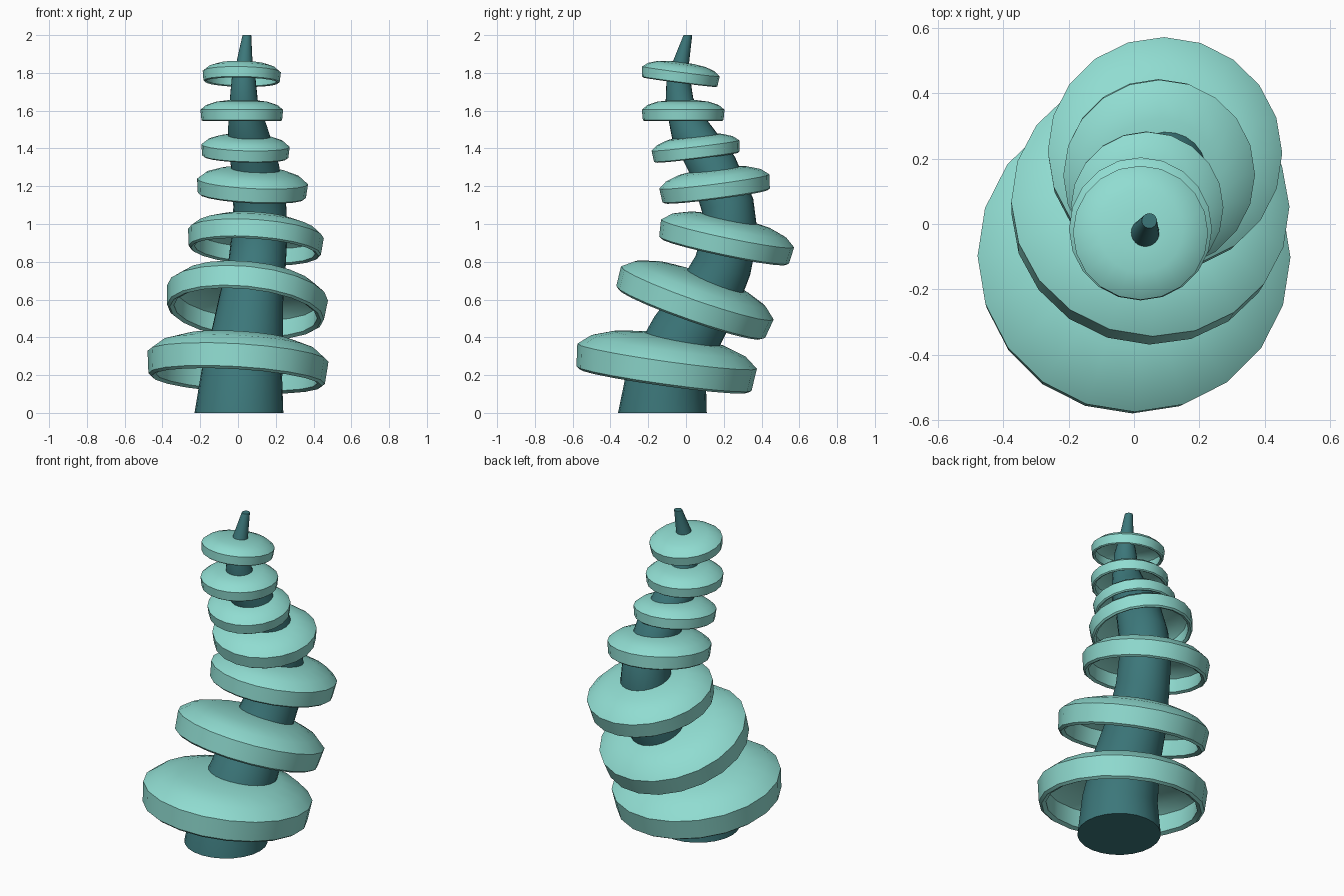
import bpy, bmesh, math
from mathutils import Vector

cube = bpy.data.objects.get("Cube")
if cube:
    bpy.data.objects.remove(cube, do_unlink=True)


def material(name, color):
    mat = bpy.data.materials.new(name)
    mat.use_nodes = True
    mat.diffuse_color = color
    mat.node_tree.nodes["Principled BSDF"].inputs["Base Color"].default_value = color
    return mat


stem_teal = material("dark_teal", (0.045, 0.185, 0.195, 1))
cap_mint = material("pale_mint", (0.28, 0.72, 0.64, 1))


def ring(bm, center, normal, radius, sides):
    """Circle of vertices around a centre, square to the normal."""
    turn = Vector((0, 0, 1)).rotation_difference(normal)
    verts = []
    for i in range(sides):
        a = math.tau * i / sides
        offset = turn @ Vector((math.cos(a), math.sin(a), 0))
        verts.append(bm.verts.new(center + offset * radius))
    return verts


def loft(name, rings, sides, mat):
    """Skin a list of (centre, normal, radius) rings and close both ends."""
    bm = bmesh.new()
    loops = [ring(bm, c, n, r, sides) for c, n, r in rings]
    for low, high in zip(loops, loops[1:]):
        for i in range(sides):
            j = (i + 1) % sides
            bm.faces.new((low[i], low[j], high[j], high[i]))
    bm.faces.new(loops[0])
    bm.faces.new(loops[-1])
    bmesh.ops.recalc_face_normals(bm, faces=bm.faces)
    mesh = bpy.data.meshes.new(name)
    bm.to_mesh(mesh)
    bm.free()
    mesh.materials.append(mat)
    obj = bpy.data.objects.new(name, mesh)
    bpy.context.collection.objects.link(obj)
    bpy.ops.object.select_all(action="DESELECT")
    obj.select_set(True)
    bpy.context.view_layer.objects.active = obj
    bpy.ops.object.shade_smooth_by_angle(angle=math.radians(32))
    return obj


# Winding, tapering stem: x, y, z, radius
path = [
    (0.005, -0.125, 0, 0.235), (0.02, -0.1, 0.2, 0.215),
    (0.05, 0, 0.42, 0.19), (0.07, 0.11, 0.6, 0.17),
    (0.1, 0.195, 0.78, 0.153), (0.115, 0.235, 0.95, 0.147),
    (0.115, 0.22, 1.1, 0.14), (0.09, 0.145, 1.3, 0.127),
    (0.05, 0.02, 1.5, 0.105), (0.03, -0.035, 1.65, 0.075),
    (0.03, -0.04, 1.77, 0.063), (0.035, -0.025, 1.86, 0.042),
    (0.047, 0.01, 2, 0.023),
]
points = [Vector(p[:3]) for p in path]
up = Vector((0, 0, 1))
stem = []
for i, p in enumerate(points):
    inner = 0 < i < len(points) - 1
    normal = (points[i + 1] - points[i - 1]).normalized() if inner else up
    stem.append((p, normal, path[i][3]))
loft("stem", stem, 24, stem_teal)

# Hollow cap cross-section for unit radius: dome, rim, lip, underside
profile = [
    (0.05, 0.24), (0.32, 0.232), (0.62, 0.195), (0.86, 0.115), (1, 0),
    (0.975, -0.25), (0.94, -0.275), (0.89, -0.25), (0.9, -0.03),
    (0.78, 0.06), (0.5, 0.12), (0.05, 0.14),
]

# Caps from bottom to top: centre, radius, lean in x and y
caps = [
    ((0, -0.1, 0.3), 0.48, 0.06, 0.14),
    ((0.05, 0.06, 0.635), 0.428, 0.1, 0.35),
    ((0.095, 0.22, 0.95), 0.36, 0.07, 0.21),
    ((0.077, 0.15, 1.225), 0.294, 0.05, -0.13),
    ((0.04, 0.05, 1.415), 0.234, 0.03, -0.12),
    ((0.02, -0.015, 1.605), 0.219, 0, 0),
    ((0.02, -0.027, 1.807), 0.207, 0.02, 0.13),
]
for n, (center, radius, lean_x, lean_y) in enumerate(caps, 1):
    axis = Vector((lean_x, lean_y, 1)).normalized()
    rings = [(Vector(center) + axis * (h * radius), axis, r * radius)
             for r, h in profile]
    loft(f"cap_{n}", rings, 20, cap_mint)
